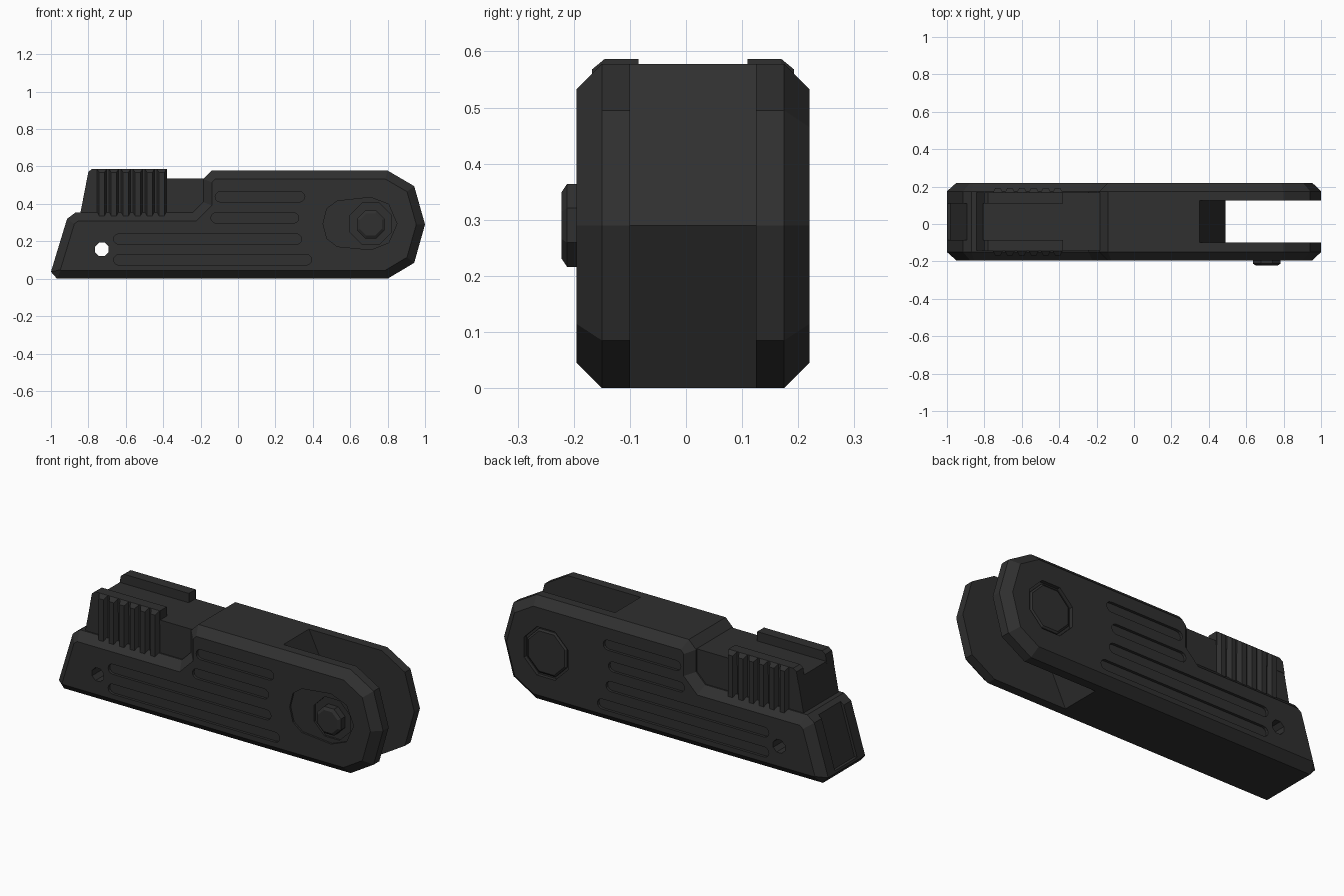
import bpy, bmesh, math
from mathutils import Vector

if "Cube" in bpy.data.objects:
    bpy.data.objects.remove(bpy.data.objects["Cube"])

CY = 0.0125          # middle of the body across its width
HALF = 0.2075        # half width of the body
CH = 0.045           # edge chamfer

mat = bpy.data.materials.new("charcoal")
mat.diffuse_color = (0.029, 0.029, 0.029, 1)
mat.use_nodes = True
mat.node_tree.nodes["Principled BSDF"].inputs["Base Color"].default_value = mat.diffuse_color


def loft(name, rings):
    """Join equal-length (x, z) rings placed at increasing y into a closed solid."""
    bm = bmesh.new()
    loops = [[bm.verts.new((x, y, z)) for x, z in pts] for y, pts in rings]
    n = len(loops[0])
    for a, b in zip(loops, loops[1:]):
        for i in range(n):
            bm.faces.new((a[i], a[(i + 1) % n], b[(i + 1) % n], b[i]))
    bm.faces.new(loops[0][::-1])
    bm.faces.new(loops[-1])
    bmesh.ops.recalc_face_normals(bm, faces=bm.faces)
    me = bpy.data.meshes.new(name)
    bm.to_mesh(me)
    bm.free()
    me.materials.append(mat)
    ob = bpy.data.objects.new(name, me)
    bpy.context.collection.objects.link(ob)
    return ob


def prism(name, pts, y0, y1):
    return loft(name, [(min(y0, y1), pts), (max(y0, y1), pts)])


def inset(pts, d):
    """Offset a counter-clockwise outline inwards."""
    out = []
    for i, p in enumerate(pts):
        p, a, b = Vector(p), Vector(pts[i - 1]), Vector(pts[(i + 1) % len(pts)])
        u, v = (p - a).normalized(), (b - p).normalized()
        n1, n2 = Vector((-u.y, u.x)), Vector((-v.y, v.x))
        out.append(tuple(p + (n1 + n2) * d / (1 + n1.dot(n2))))
    return out


def ngon(x, z, r, n=8):
    r /= math.cos(math.pi / n)
    return [(x + r * math.cos(math.tau * (i + .5) / n),
             z + r * math.sin(math.tau * (i + .5) / n)) for i in range(n)]


def capsule(x0, x1, z, r, n=6):
    pts = []
    for cx, start in ((x1 - r, -math.pi / 2), (x0 + r, math.pi / 2)):
        for i in range(n + 1):
            a = start + math.pi * i / n
            pts.append((cx + r * math.cos(a), z + r * math.sin(a)))
    return pts


def cut(ob, cutter):
    cutter.hide_render = True
    mod = ob.modifiers.new("cut", 'BOOLEAN')
    mod.operation = 'DIFFERENCE'
    mod.solver = 'EXACT'
    mod.object = cutter
    bpy.context.view_layer.objects.active = ob
    bpy.ops.object.modifier_apply(modifier=mod.name)
    bpy.data.objects.remove(cutter)


# Main body with chamfered sides
outline = [(-0.968, 0), (0.80, 0), (0.942, 0.085), (1.0, 0.29), (0.942, 0.495),
           (0.80, 0.578), (-0.14, 0.578), (-0.185, 0.533), (-0.185, 0.41),
           (-0.242, 0.353), (-0.87, 0.353), (-0.914, 0.32), (-1.0, 0.037)]
small = inset(outline, CH)
body = loft("body", [(CY - HALF, small), (CY - HALF + CH, outline),
                     (CY + HALF - CH, outline), (CY + HALF, small)])

# Fork slot with a pointed back wall
cut(body, prism("slot_cutter", [(0.35, -0.001), (1.1, -0.001), (1.1, 0.59),
                                (0.35, 0.579), (0.49, 0.29)], -0.10, 0.125))

# Shallow recess on the sloping tail face
cut(body, prism("tail_cutter", [(-1.05, 0.05), (-0.98, 0.05), (-0.893, 0.335),
                                (-1.05, 0.335)], CY - 0.0975, CY + 0.0975))

# Pin hole straight through the tail
cut(body, prism("pin_hole_cutter", ngon(-0.728, 0.157, 0.036), -0.4, 0.4))

# Rounded grooves on both sides
grooves = [(-0.122, 0.357, 0.438), (-0.145, 0.325, 0.325),
           (-0.665, 0.340, 0.212), (-0.665, 0.393, 0.101)]
for side in (-1, 1):
    for x0, x1, z in grooves:
        cut(body, prism("groove_cutter", capsule(x0, x1, z, 0.028),
                        CY + side * (HALF - 0.015), CY + side * 0.3))

# Front pivot pockets: long shallow one, then a deeper one round the knob
pocket = [(0.455, 0.294), (0.475, 0.215), (0.53, 0.172), (0.71, 0.155), (0.805, 0.192),
          (0.85, 0.294), (0.805, 0.398), (0.71, 0.435), (0.53, 0.415), (0.475, 0.375)]
front, back = CY - HALF, CY + HALF
cut(body, prism("pocket_cutter", pocket, front + 0.01, -0.4))
cut(body, prism("ring_cutter", ngon(0.71, 0.294, 0.11), front + 0.02, -0.4))

# Front pivot knob with a bevelled rim
loft("pivot_knob", [(-0.222, ngon(0.71, 0.29, 0.059)), (-0.212, ngon(0.71, 0.29, 0.074)),
                    (front + 0.025, ngon(0.71, 0.29, 0.074))])

# Back pivot cap in its recess
cut(body, prism("cap_cutter", ngon(0.71, 0.29, 0.135), back - 0.02, 0.4))
loft("pivot_cap", [(back - 0.025, ngon(0.71, 0.29, 0.122)), (back - 0.012, ngon(0.71, 0.29, 0.122)),
                   (back - 0.005, ngon(0.71, 0.29, 0.112))])

# Slider block on top of the tail
prism("slider_block", [(-0.845, 0.34), (-0.16, 0.34), (-0.16, 0.535), (-0.807, 0.535)],
      CY - 0.155, CY + 0.155)

for side, label in ((-1, "front"), (1, "back")):
    # Raised rail along each edge of the slider
    prism(label + "_rail", [(-0.812, 0.51), (-0.38, 0.51), (-0.38, 0.587),
                            (-0.78, 0.587), (-0.80, 0.572)],
          CY + side * 0.0975, CY + side * 0.157)
    # Grip ribs: tapered ridges down the side of the rail
    for i in range(6):
        x = -0.728 + i * 0.064
        wide = [(x - 0.026, 0.335), (x + 0.026, 0.335), (x + 0.026, 0.587), (x - 0.026, 0.587)]
        thin = [(x - 0.014, 0.335), (x + 0.014, 0.335), (x + 0.014, 0.568), (x - 0.014, 0.568)]
        rings = [(CY + side * 0.15, wide), (CY + side * 0.157, wide), (CY + side * 0.18, thin)]
        loft(label + "_grip_rib", rings[::side])
